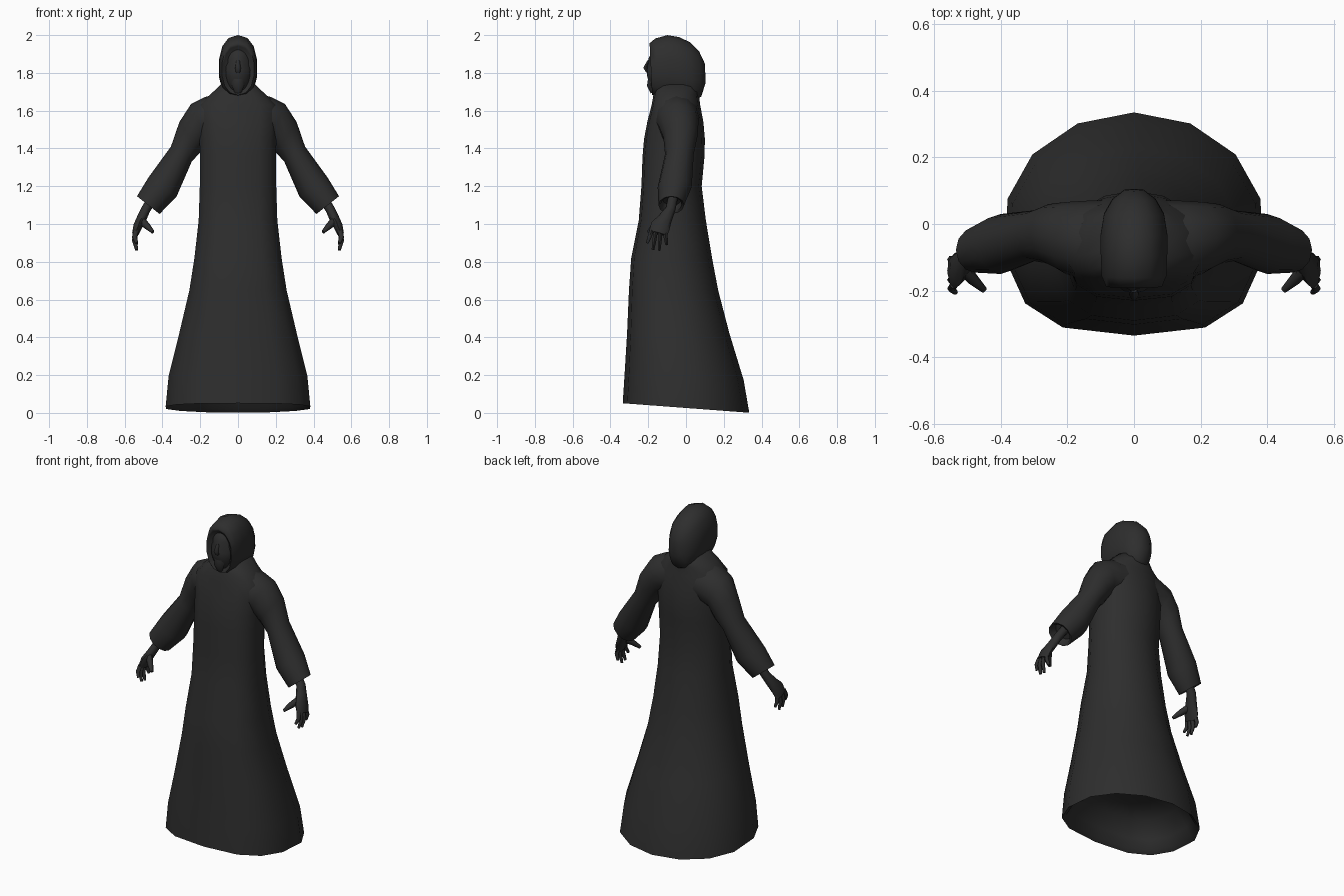
import bpy, bmesh, math
from mathutils import Vector

cloth = bpy.data.materials.new("charcoal black")
cloth.diffuse_color = (0.027, 0.027, 0.027, 1)


def finish(bm, name, mirror=False, angle=60):
    bmesh.ops.recalc_face_normals(bm, faces=bm.faces)
    me = bpy.data.meshes.new(name)
    bm.to_mesh(me)
    bm.free()
    ob = bpy.data.objects.new(name, me)
    bpy.context.collection.objects.link(ob)
    me.materials.append(cloth)
    if mirror:
        ob.modifiers.new("mirror", 'MIRROR')
    bpy.ops.object.select_all(action='DESELECT')
    ob.select_set(True)
    bpy.context.view_layer.objects.active = ob
    bpy.ops.object.shade_smooth_by_angle(angle=math.radians(angle))
    return ob


def loft(bm, rings):
    """Skin a list of equal-length rings and cap both ends."""
    vs = [[bm.verts.new(p) for p in r] for r in rings]
    n = len(vs[0])
    for a, b in zip(vs, vs[1:]):
        for i in range(n):
            j = (i + 1) % n
            bm.faces.new((a[i], a[j], b[j], b[i]))
    bm.faces.new(vs[0])
    bm.faces.new(vs[-1][::-1])


def power(v, e):
    return math.copysign(abs(v) ** e, v)


def ring(c, t, ra, rb, n):
    """Ellipse across direction t: ra in the xz plane, rb along y."""
    t = Vector(t).normalized()
    a = Vector((0, 1, 0)).cross(t).normalized()
    b = t.cross(a)
    return [Vector(c) + a * ra * math.cos(2 * math.pi * i / n)
            + b * rb * math.sin(2 * math.pi * i / n) for i in range(n)]


def tube(bm, pts, n=6):
    """Tube along (x, y, z, ra, rb) points."""
    cs = [Vector(p[:3]) for p in pts]
    loft(bm, [ring(c, cs[min(i + 1, len(cs) - 1)] - cs[max(i - 1, 0)], p[3], p[4], n)
              for i, (c, p) in enumerate(zip(cs, pts))])


# Robe: z, half width, front y, back y, hem slant; starts inside the skirt cavity
def robe_ring(z, rx, yf, yb, slant):
    out = []
    mid, ry = (yf + yb) / 2, (yb - yf) / 2
    for i in range(14):
        a = 2 * math.pi * i / 14
        c, s = math.cos(a), math.sin(a)
        e = 1 if c > 0 else 0.72
        y = mid + ry * power(c, e)
        out.append(Vector((rx * power(s, e), y, z - slant * y)))
    return out


bm = bmesh.new()
loft(bm, [robe_ring(*r) for r in (
    (0.24, 0.16, -0.14, 0.12, 0.03), (0.20, 0.28, -0.24, 0.22, 0.05),
    (0.10, 0.345, -0.295, 0.285, 0.075),
    (0.045, 0.365, -0.315, 0.315, 0.075), (0.026, 0.39, -0.335, 0.335, 0.075),
    (0.19, 0.374, -0.325, 0.305, 0.05), (0.42, 0.317, -0.312, 0.23, 0),
    (0.65, 0.262, -0.302, 0.17, 0), (0.82, 0.235, -0.29, 0.138, 0),
    (1.02, 0.212, -0.25, 0.105, 0), (1.20, 0.206, -0.236, 0.083, 0),
    (1.36, 0.205, -0.23, 0.098, 0), (1.45, 0.207, -0.222, 0.1, 0),
    (1.54, 0.213, -0.205, 0.092, 0),
    (1.63, 0.215, -0.182, 0.075, 0), (1.685, 0.15, -0.172, 0.068, 0),
    (1.74, 0.09, -0.15, 0.07, 0))])
finish(bm, "robe", angle=75)

# Sleeves: centre, direction, radii; last rings turn into the cuff opening
bm = bmesh.new()
loft(bm, [ring(c, (tx, 0, tz), ra, rb, 12) for c, tx, tz, ra, rb in (
    ((0.06, -0.052, 1.57), 0.97, -0.25, 0.125, 0.125),
    ((0.14, -0.05, 1.56), 0.95, -0.30, 0.118, 0.12),
    ((0.205, -0.042, 1.535), 0.92, -0.39, 0.11, 0.108),
    ((0.255, -0.03, 1.46), 0.82, -0.57, 0.097, 0.09),
    ((0.30, -0.035, 1.37), 0.59, -0.81, 0.068, 0.076),
    ((0.40, -0.06, 1.195), 0.57, -0.82, 0.09, 0.09),
    ((0.475, -0.078, 1.10), 0.62, -0.79, 0.076, 0.068),
    ((0.472, -0.078, 1.104), 0.62, -0.79, 0.064, 0.056),
    ((0.45, -0.074, 1.132), 0.62, -0.79, 0.055, 0.05))])
finish(bm, "sleeves", mirror=True)

# Hands: wrist and palm, four curled fingers, thumb
bm = bmesh.new()
tube(bm, [(0.45, -0.07, 1.135, 0.026, 0.026), (0.487, -0.082, 1.08, 0.025, 0.027),
          (0.51, -0.11, 1.03, 0.026, 0.038), (0.53, -0.135, 0.99, 0.024, 0.052),
          (0.543, -0.147, 0.95, 0.018, 0.05)], 8)
for y, tip_y, tip_z in ((-0.182, -0.205, 0.90), (-0.16, -0.175, 0.865),
                        (-0.136, -0.142, 0.86), (-0.112, -0.102, 0.89)):
    tube(bm, [(0.54, y, 0.965, 0.014, 0.013),
              (0.548, (y + tip_y) / 2, (0.96 + tip_z) / 2, 0.013, 0.012),
              (0.536, tip_y, tip_z, 0.008, 0.008)])
tube(bm, [(0.515, -0.13, 1.02, 0.022, 0.022), (0.482, -0.168, 0.99, 0.018, 0.017),
          (0.45, -0.198, 0.957, 0.009, 0.01)])
finish(bm, "hands", mirror=True)

# Hood: rings from the shallow face opening to the back of the head
bm = bmesh.new()
rings = []
for y, rx, zc, rz in ((-0.165, 0.066, 1.815, 0.11), (-0.182, 0.078, 1.818, 0.124),
                      (-0.186, 0.086, 1.82, 0.137), (-0.155, 0.099, 1.826, 0.156),
                      (-0.09, 0.102, 1.83, 0.17), (-0.03, 0.102, 1.82, 0.17),
                      (0.03, 0.092, 1.805, 0.157), (0.075, 0.066, 1.795, 0.12),
                      (0.102, 0.03, 1.80, 0.05)):
    rings.append([Vector((rx * power(math.sin(a), 0.85), y - 0.05 * rz * math.cos(a),
                          zc + rz * power(math.cos(a), 0.9)))
                  for a in (2 * math.pi * i / 14 for i in range(14))])
loft(bm, rings)
finish(bm, "hood", angle=80)

# Face: oval with sunken eye sockets, nose, brow and chin
bm = bmesh.new()
bmesh.ops.create_uvsphere(bm, u_segments=16, v_segments=12, radius=1)
for v in bm.verts:
    v.co = Vector((v.co.x * 0.076, -0.125 + v.co.y * 0.083, 1.815 + v.co.z * 0.13))
    if v.co.y < -0.15 and 0.015 < abs(v.co.x) < 0.055 and 1.83 < v.co.z < 1.865:
        v.co.y += 0.012
tube(bm, [(0, -0.198, 1.865, 0.009, 0.008), (0, -0.213, 1.825, 0.015, 0.015),
          (0, -0.203, 1.804, 0.013, 0.009)])
tube(bm, [(0, -0.187, 1.77, 0.032, 0.014), (0, -0.185, 1.735, 0.034, 0.022),
          (0, -0.175, 1.695, 0.018, 0.012)], 8)
finish(bm, "face")
